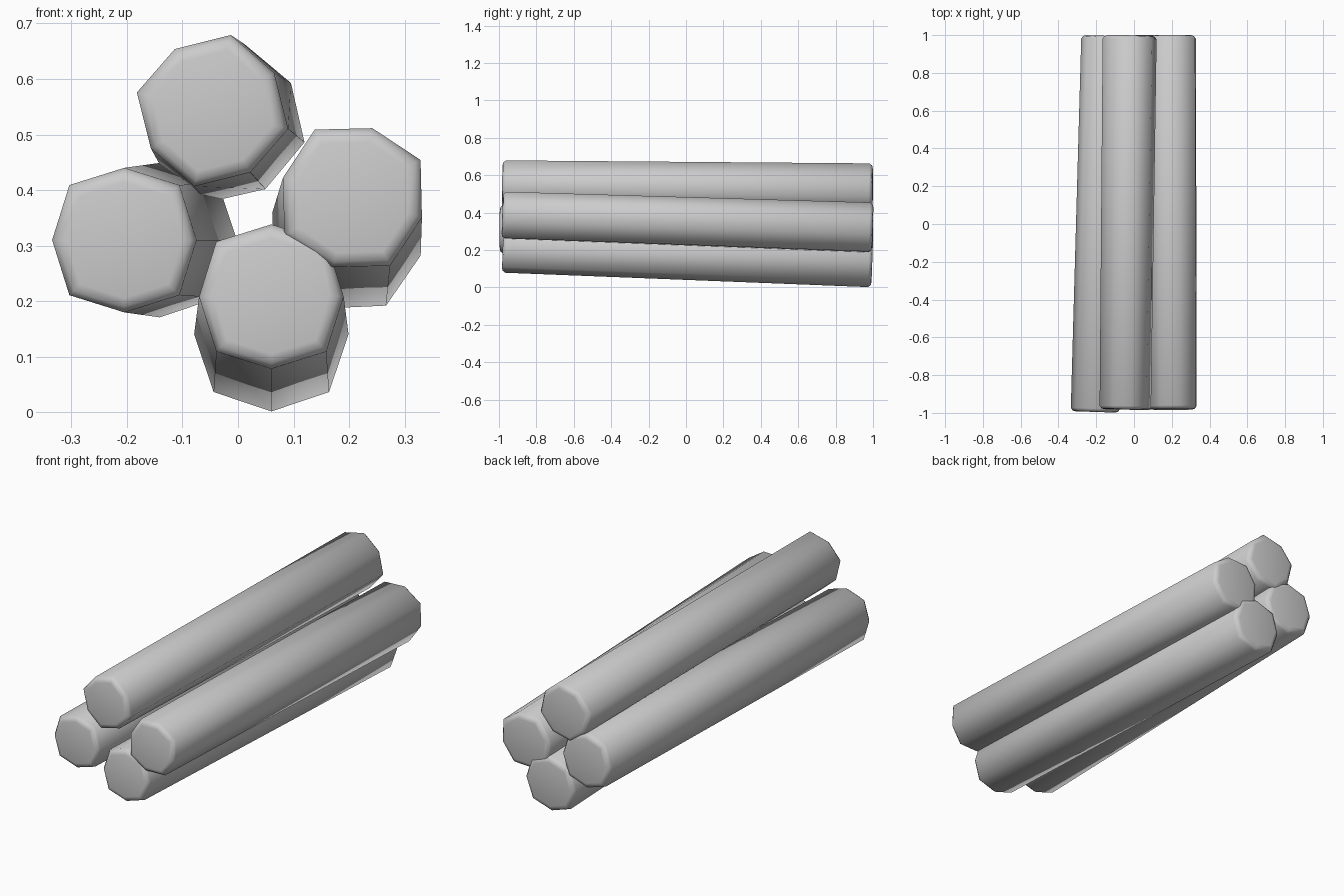
import bpy, bmesh
from math import cos, sin, radians, sqrt
from mathutils import Vector

if "Cube" in bpy.data.objects:
    bpy.data.objects.remove(bpy.data.objects["Cube"])

SIDES = 8

def make_log(name, front, back, turn):
    """Eight-sided tapered log with softly rounded ends, lofted from front to back centre."""
    a, b = Vector(front), Vector(back)
    axis = (b - a).normalized()
    length = (b - a).length
    right = (Vector((1, 0, 0)) - axis * axis.x).normalized()
    up = right.cross(axis)
    # distance from front end, scale of the section
    rings = [(0, .80), (.004, .92), (.018, 1),
             (length - .018, 1), (length - .004, .92), (length, .80)]
    bm = bmesh.new()
    loops = []
    for d, s in rings:
        t = d / length
        loop = []
        for i in range(SIDES):
            # alternate corners reach slightly further out, butt end is thicker
            r = (.130 + .009 * t) if i % 2 == 0 else (.140 + .007 * t)
            ang = radians(turn + 45 * i)
            loop.append(bm.verts.new(a + axis * d + (right * cos(ang) + up * sin(ang)) * r * s))
        loops.append(loop)
    for l0, l1 in zip(loops, loops[1:]):
        for i in range(SIDES):
            j = (i + 1) % SIDES
            bm.faces.new((l0[i], l0[j], l1[j], l1[i]))
    bm.faces.new(loops[0])
    bm.faces.new(loops[-1])
    bmesh.ops.recalc_face_normals(bm, faces=bm.faces)
    for f in bm.faces:
        f.smooth = True
    mesh = bpy.data.meshes.new(name)
    bm.to_mesh(mesh)
    bm.free()
    bpy.context.collection.objects.link(bpy.data.objects.new(name, mesh))

# Stacked bundle of four logs, each leaning slightly
make_log("log_top",    (-.046, -.982, .543), (-.023, .998, .520), 31.5)
make_log("log_right",  (.206, -.982, .387),  (.195, .998, .320),  74)
make_log("log_left",   (-.205, -.995, .310), (-.140, .996, .310), 0)
make_log("log_bottom", (.060, -.980, .209),  (.060, .996, .140),  0)
